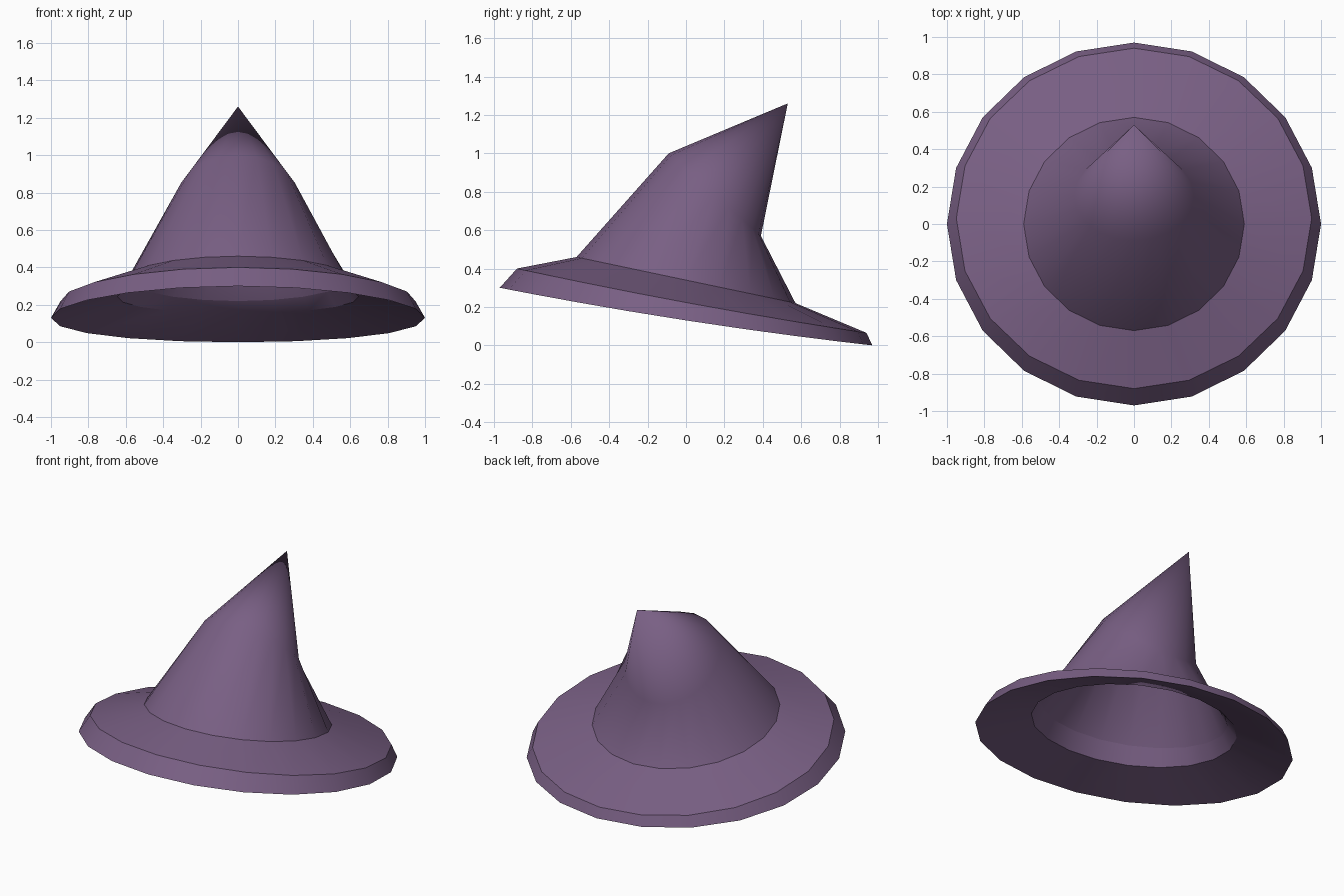
import bpy, bmesh, math

if "Cube" in bpy.data.objects:
    bpy.data.objects.remove(bpy.data.objects["Cube"])

SIDES = 20

cloth = bpy.data.materials.new("purple_cloth")
cloth.diffuse_color = (0.19, 0.115, 0.23, 1)
cloth.use_nodes = True
cloth.node_tree.nodes["Principled BSDF"].inputs["Base Color"].default_value = cloth.diffuse_color


def ring(bm, radius, front, back, sag=0.0):
    """Tilted ring through the (y, z) points front and back, dipping by sag at its sides."""
    cy, cz = (front[0] + back[0]) / 2, (front[1] + back[1]) / 2
    ry, rz = (back[0] - front[0]) / 2, (back[1] - front[1]) / 2
    verts = []
    for i in range(SIDES):
        a = 2 * math.pi * i / SIDES
        s = math.sin(a)
        verts.append(bm.verts.new((radius * math.cos(a), cy + ry * s,
                                   cz + rz * s - sag * (1 - s * s))))
    return verts


def bridge(bm, lower, upper):
    for i in range(SIDES):
        j = (i + 1) % SIDES
        bm.faces.new((lower[i], lower[j], upper[j], upper[i]))


def finish(bm, name, angle):
    mesh = bpy.data.meshes.new(name)
    bm.to_mesh(mesh)
    bm.free()
    mesh.materials.append(cloth)
    obj = bpy.data.objects.new(name, mesh)
    bpy.context.collection.objects.link(obj)
    bpy.ops.object.select_all(action='DESELECT')
    obj.select_set(True)
    bpy.context.view_layer.objects.active = obj
    bpy.ops.object.shade_smooth_by_angle(angle=math.radians(angle))
    return obj


CROWN_BASE = (0.59, (-0.57, 0.46), (0.57, 0.22))

# Brim: closed wedge section, from under the crown out to the rim and back over the top
bm = bmesh.new()
loops = [
    ring(bm, *CROWN_BASE),
    ring(bm, 0.645, (-0.63, 0.35), (0.63, 0.155), 0.01),
    ring(bm, 1.0, (-0.97, 0.30), (0.97, 0.0), 0.02),
    ring(bm, 0.95, (-0.88, 0.40), (0.94, 0.065), 0.015),
]
for k in range(4):
    bridge(bm, loops[k], loops[(k + 1) % 4])
bmesh.ops.recalc_face_normals(bm, faces=bm.faces[:])
finish(bm, "brim", 28)

# Crown: open hollow cone bent backwards to a point
bm = bmesh.new()
base = ring(bm, *CROWN_BASE)
bend = ring(bm, 0.32, (-0.09, 1.0), (0.39, 0.57))
bridge(bm, base, bend)
tip = bm.verts.new((0, 0.53, 1.26))
for i in range(SIDES):
    bm.faces.new((bend[i], bend[(i + 1) % SIDES], tip))
finish(bm, "crown", 80)
